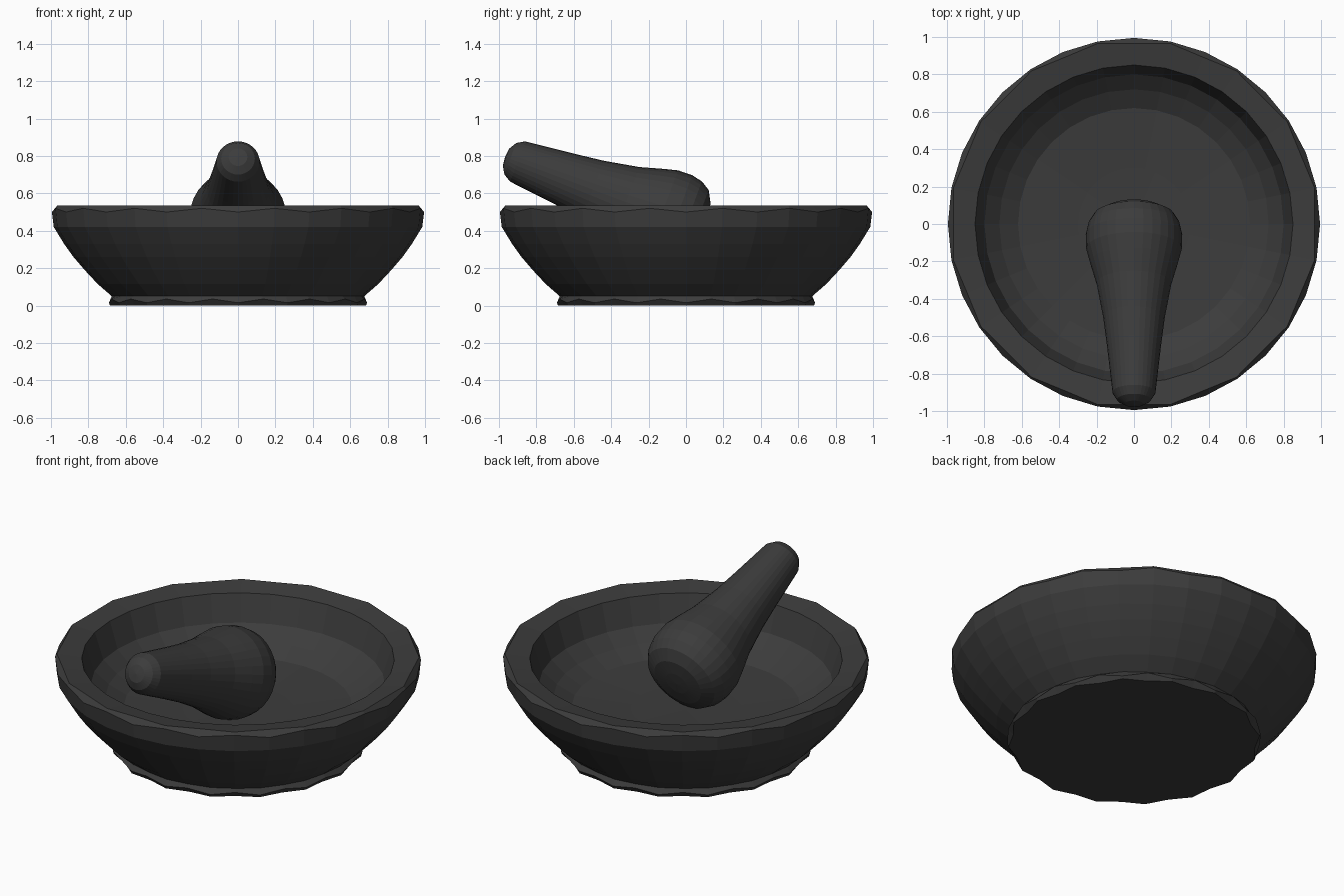
import bpy, bmesh
from math import sin, cos, pi, atan2
from mathutils import Matrix

if "Cube" in bpy.data.objects:
    bpy.data.objects.remove(bpy.data.objects["Cube"])

stone = bpy.data.materials.new("dark_stone")
stone.diffuse_color = (0.045, 0.045, 0.045, 1)
stone.use_nodes = True
stone.node_tree.nodes["Principled BSDF"].inputs["Base Color"].default_value = stone.diffuse_color


def lathe(name, profile, sides, closed_bottom=True):
    """Spin (r, z) points; a point may be a pair of points that alternate round the ring."""
    bm = bmesh.new()
    rings = []
    for p in profile:
        even, odd = p if isinstance(p[0], tuple) else (p, p)
        if even[0] == 0:
            rings.append([bm.verts.new((0, 0, even[1]))])
            continue
        ring = []
        for i in range(sides):
            r, z = odd if i % 2 else even
            a = 2 * pi * i / sides
            ring.append(bm.verts.new((r * cos(a), r * sin(a), z)))
        rings.append(ring)
    for lo, hi in zip(rings, rings[1:]):
        for i in range(sides):
            j = (i + 1) % sides
            if len(lo) == 1:
                bm.faces.new((lo[0], hi[j], hi[i]))
            elif len(hi) == 1:
                bm.faces.new((lo[i], lo[j], hi[0]))
            else:
                bm.faces.new((lo[i], lo[j], hi[j], hi[i]))
    bmesh.ops.recalc_face_normals(bm, faces=bm.faces)
    mesh = bpy.data.meshes.new(name)
    bm.to_mesh(mesh)
    bm.free()
    mesh.materials.append(stone)
    obj = bpy.data.objects.new(name, mesh)
    bpy.context.collection.objects.link(obj)
    return obj


# Bowl: chipped foot, flared wall, chipped rim and shallow hollow
lathe("mortar_bowl", [
    (0, 0),
    ((0.685, 0), (0.66, 0)),
    ((0.69, 0.015), (0.69, 0.035)),
    ((0.675, 0.05), (0.67, 0.05)),
    (0.75, 0.115), (0.82, 0.19), (0.88, 0.26), (0.93, 0.33),
    (0.985, 0.42),
    ((0.995, 0.5), (0.995, 0.52)),
    ((0.965, 0.535), (0.985, 0.535)),
    (0.85, 0.515),
    (0.80, 0.36),
    (0.72, 0.29),
    (0.62, 0.235),
    (0.3, 0.215),
    (0, 0.21),
], 32)

# Pestle: tapered grip swelling into a blunt grinding head
pestle = lathe("pestle", [
    (0, -0.072), (0.05, -0.066), (0.09, -0.042), (0.115, 0.0),
    (0.126, 0.10), (0.145, 0.27), (0.165, 0.43), (0.20, 0.62),
    (0.235, 0.74), (0.256, 0.82), (0.258, 0.90), (0.245, 0.96),
    (0.215, 1.01), (0.15, 1.045), (0.07, 1.055), (0, 1.058),
], 32)

# Lean the pestle: grip over the front rim, head on the bowl floor
pestle.matrix_world = (Matrix.Translation((0, -0.9, 0.77))
                       @ Matrix.Rotation(-(pi / 2 + atan2(0.35, 0.937)), 4, 'X'))
